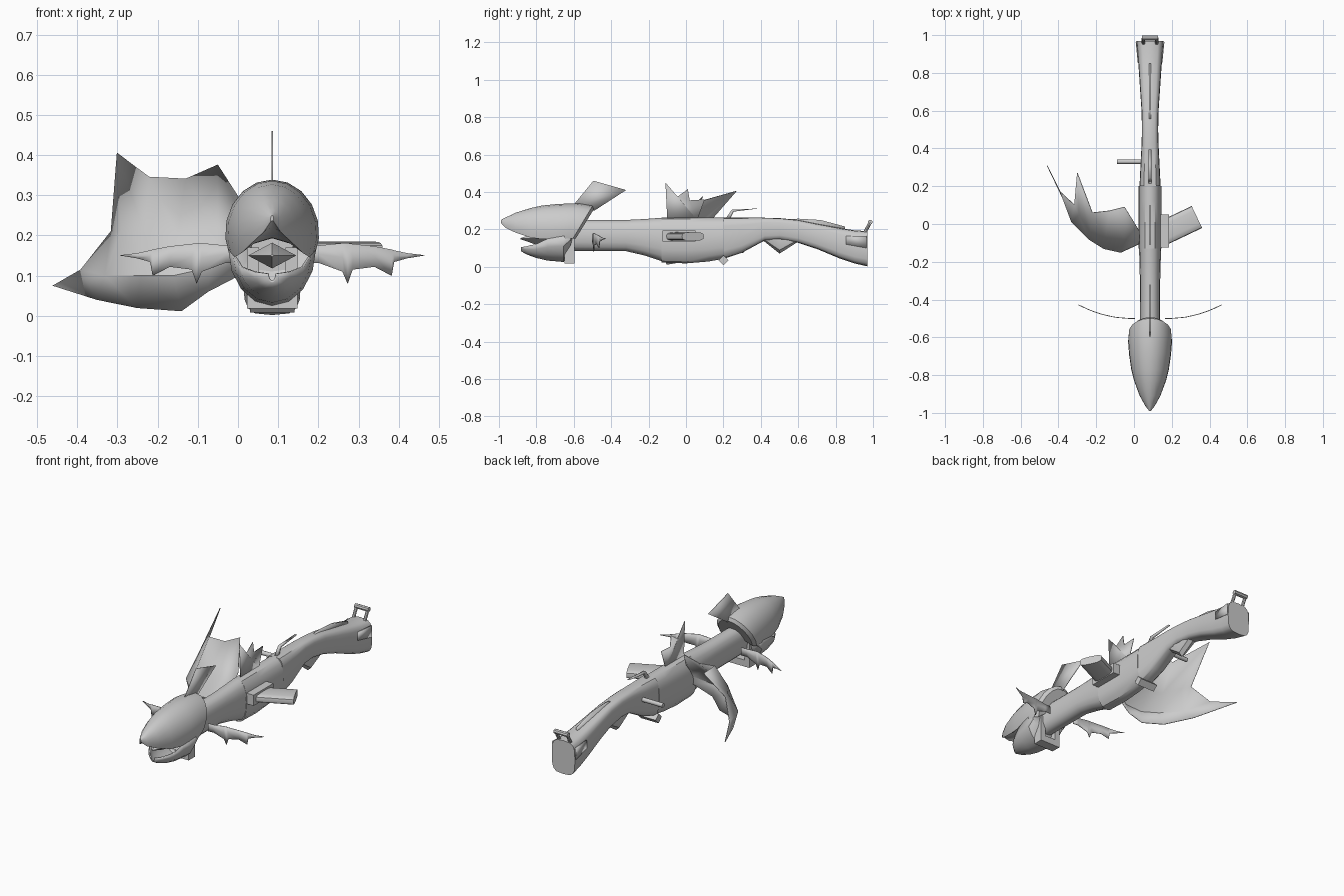
import bpy, bmesh, math
from mathutils import Vector

if "Cube" in bpy.data.objects:
    bpy.data.objects.remove(bpy.data.objects["Cube"])

CX = 0.085  # centre line of the body
grey = bpy.data.materials.new("plain grey")
grey.diffuse_color = (0.6, 0.6, 0.6, 1)
grey.use_nodes = True
grey.node_tree.nodes["Principled BSDF"].inputs["Base Color"].default_value = grey.diffuse_color


def make(name, verts, faces, thick=0):
    me = bpy.data.meshes.new(name)
    me.from_pydata(verts, [], faces)
    bm = bmesh.new()
    bm.from_mesh(me)
    bmesh.ops.remove_doubles(bm, verts=bm.verts, dist=1e-5)
    bmesh.ops.recalc_face_normals(bm, faces=bm.faces)
    bm.to_mesh(me)
    bm.free()
    me.materials.append(grey)
    ob = bpy.data.objects.new(name, me)
    bpy.context.collection.objects.link(ob)
    if thick:
        mod = ob.modifiers.new("thickness", 'SOLIDIFY')
        mod.thickness = thick
        mod.offset = 0
    return ob


def skin(name, rings):
    """Closed tube through rings of points, capped at both ends."""
    n, k = len(rings[0]), len(rings)
    verts = [p for ring in rings for p in ring]
    faces = [(r*n + i, r*n + (i+1) % n, (r+1)*n + (i+1) % n, (r+1)*n + i)
             for r in range(k - 1) for i in range(n)]
    faces += [tuple(range(n)), tuple(range((k-1)*n, k*n))]
    return make(name, verts, faces)


def power_point(a, p):
    c, s = math.cos(a), math.sin(a)
    return math.copysign(abs(c)**p, c), math.copysign(abs(s)**p, s)


def loft(name, rows, n=16, power=1.0):
    """Tube along y; each row is y, half width, top z, bottom z."""
    rings = []
    for y, w, zt, zb in rows:
        pts = [power_point(2*math.pi*i/n, power) for i in range(n)]
        rings.append([(CX + c*w, y, (zt + zb)/2 + s*(zt - zb)/2) for c, s in pts])
    return skin(name, rings)


def blade(name, outline, thick=0.006):
    """Flat fin on the centre line from y, z points."""
    return make(name, [(CX, y, z) for y, z in outline],
                [tuple(range(len(outline)))], thick)


def sheet(name, grid, thick=0.004):
    m = len(grid[0])
    verts = [p for row in grid for p in row]
    faces = [(r*m + c, r*m + c + 1, (r+1)*m + c + 1, (r+1)*m + c)
             for r in range(len(grid) - 1) for c in range(m - 1)]
    return make(name, verts, faces, thick)


def rod(name, a, b, r, n=12, sx=1.0, power=1.0):
    """Rod from a to b; sx stretches the horizontal side of its section."""
    a, b = Vector(a), Vector(b)
    d = (b - a).normalized()
    u = d.cross(Vector((0, 0, 1))).normalized()
    v = d.cross(u)
    pts = [power_point(2*math.pi*i/n, power) for i in range(n)]
    ring = [u*c*r*sx + v*s*r for c, s in pts]
    return skin(name, [[a + p for p in ring], [b + p for p in ring]])


def box(name, x0, x1, y0, y1, z0, z1):
    return skin(name, [[(x0, y, z0), (x1, y, z0), (x1, y, z1), (x0, y, z1)]
                       for y in (y0, y1)])


# Body: front barrel, deeper middle, then the stock
loft("barrel", [(-.62, .052, .25, .085), (-.32, .053, .25, .083),
                (-.22, .056, .255, .06), (-.13, .058, .262, .03)], 16, .85)
loft("receiver", [(-.13, .06, .262, .022), (0, .06, .263, .018),
                  (.12, .06, .263, .028), (.2, .06, .263, .042)], 16, .85)
loft("stock", [(.2, .056, .262, .042), (.3, .051, .262, .075),
               (.42, .045, .262, .14), (.5, .043, .26, .145),
               (.6, .045, .25, .128), (.7, .052, .23, .095),
               (.82, .06, .208, .045), (.9, .066, .195, .018),
               (.97, .072, .19, .002)], 16, .55)
loft("grip_spur", [(.4, .034, .2, .15), (.5, .028, .2, .07),
                   (.59, .034, .2, .128)], 8)

# Upper head: arch over a hollow palate, rows of y, half width, top, lip, slant
rings = []
for y, w, zt, lip, slant in [
        (-.99, .004, .25, .235, 0), (-.965, .024, .263, .208, 0),
        (-.91, .055, .289, .182, 0), (-.83, .085, .314, .156, 0),
        (-.77, .1, .327, .148, 0), (-.7, .111, .336, .148, .1),
        (-.64, .117, .339, .15, .35), (-.605, .113, .326, .15, .6),
        (-.59, .095, .306, .15, .62)]:
    h = (zt - lip) / 1.42
    ring = []
    for i in range(13):
        a = math.radians(-25 + 230*i/12)
        z = lip + .42*h + math.sin(a)*h
        ring.append((CX + math.cos(a)*w, y + slant*(z - lip), z))
    for f, up in ((-.5, .3), (0, .45), (.5, .3)):  # palate points
        z = lip + up*w
        ring.append((CX + f*w, y + slant*(z - lip), z))
    rings.append(ring)
skin("upper_head", rings)

# Lower jaw: open trough, rows of y, half width, lip, bottom
rows = [(-.88, .01, .105, .085), (-.85, .045, .11, .068), (-.8, .076, .122, .05),
        (-.74, .094, .15, .036), (-.655, .106, .165, .028),
        (-.62, .106, .17, .1), (-.605, .05, .17, .15)]
sheet("lower_jaw", [[(CX + math.cos(a)*w, y, lip - math.sin(a)*(lip - zb))
                     for a in (math.pi*i/8 for i in range(9))]
                    for y, w, lip, zb in rows], .006)
loft("tongue", [(-.885, .004, .153, .147), (-.8, .06, .182, .118),
                (-.65, .06, .182, .118)], 4)

# Throat bracket around the barrel
box("bracket_base", .022, .148, -.65, -.595, .018, .055)
for label, x in (("left", .022), ("right", .118)):
    box(label + "_bracket_post", x, x + .03, -.65, -.595, .05, .17)

# Fins on the centre line
blade("head_fin", [(-.61, .32), (-.495, .46), (-.32, .41), (-.49, .3)], .004)
blade("back_fin", [(-.1, .25), (-.11, .45), (-.045, .375), (.01, .415),
                   (.02, .355), (.1, .36), (.06, .25)], .004)
blade("rear_spine", [(.21, .255), (.245, .305), (.395, .312), (.255, .295),
                     (.235, .255)], .014)
blade("tail_crest", [(.5, .25), (.6, .257), (.72, .25), (.85, .215),
                     (.85, .19), (.6, .22)], .012)

# Pectoral fins: distance from the centre line, top z, bottom z
fin = [(.08, .175, .13), (.115, .175, .132), (.175, .181, .11),
       (.188, .181, .08), (.2, .179, .115), (.255, .173, .122),
       (.297, .165, .1), (.303, .163, .134), (.335, .156, .143),
       (.378, .151, .15)]
for side, label in ((-1, "left"), (1, "right")):
    sheet(label + "_pectoral_fin",
          [[(CX + side*d, -.5 + .07*(max(0, d - .1)/.275)**2, z)
            for z in (t, (t + b)/2, b)] for d, t, b in fin])

# Large curled fin on the left side
sheet("side_tail_fin", [
    [(.04, -.1, .12), (.03, -.1, .16), (.03, -.08, .2), (.03, -.04, .25)],
    [(-.075, -.13, .06), (-.07, -.15, .12), (-.05, -.08, .22), (-.05, .09, .375)],
    [(-.14, -.1, .012), (-.16, -.13, .1), (-.15, -.07, .2), (-.13, .07, .34)],
    [(-.25, -.05, .02), (-.24, -.08, .1), (-.23, -.04, .2), (-.22, .06, .345)],
    [(-.35, .08, .04), (-.33, .01, .1), (-.29, .05, .21), (-.3, .27, .405)],
    [(-.46, .31, .075), (-.39, .17, .115), (-.315, .1, .21), (-.3, .27, .405)]])

# Side magazine, handle and trigger
box("magazine_mount", .13, .185, -.125, .05, .135, .195)
rod("magazine", (.15, -.05, .162), (.333, .037, .162), .023, 16, 2.8, .6)
rod("bolt_handle", (.06, .33, .19), (-.09, .33, .19), .012)
rod("trigger", (.03, .2, .035), (.14, .2, .035), .027, 4)

# Loop at the end of the stock
for i, x in enumerate((.05, .12)):
    rod(f"loop_post_{i + 1}", (x, .955, .18), (x, .985, .238), .009, 8)
rod("loop_bar", (.042, .985, .238), (.128, .985, .238), .013, 8)

# Side panels on the stock
for side, label in ((-1, "left"), (1, "right")):
    x = [CX + side*w for w in (.062, .073)]
    make(label + "_stock_panel", [(x[0], .855, .12), (x[1], .965, .1),
         (x[1], .965, .165), (x[0], .855, .165)], [(0, 1, 2, 3)], .006)

# Smooth shading with sharp edges kept
for ob in bpy.context.collection.objects:
    ob.select_set(True)
    bpy.context.view_layer.objects.active = ob
bpy.ops.object.shade_smooth_by_angle(angle=math.radians(35))
